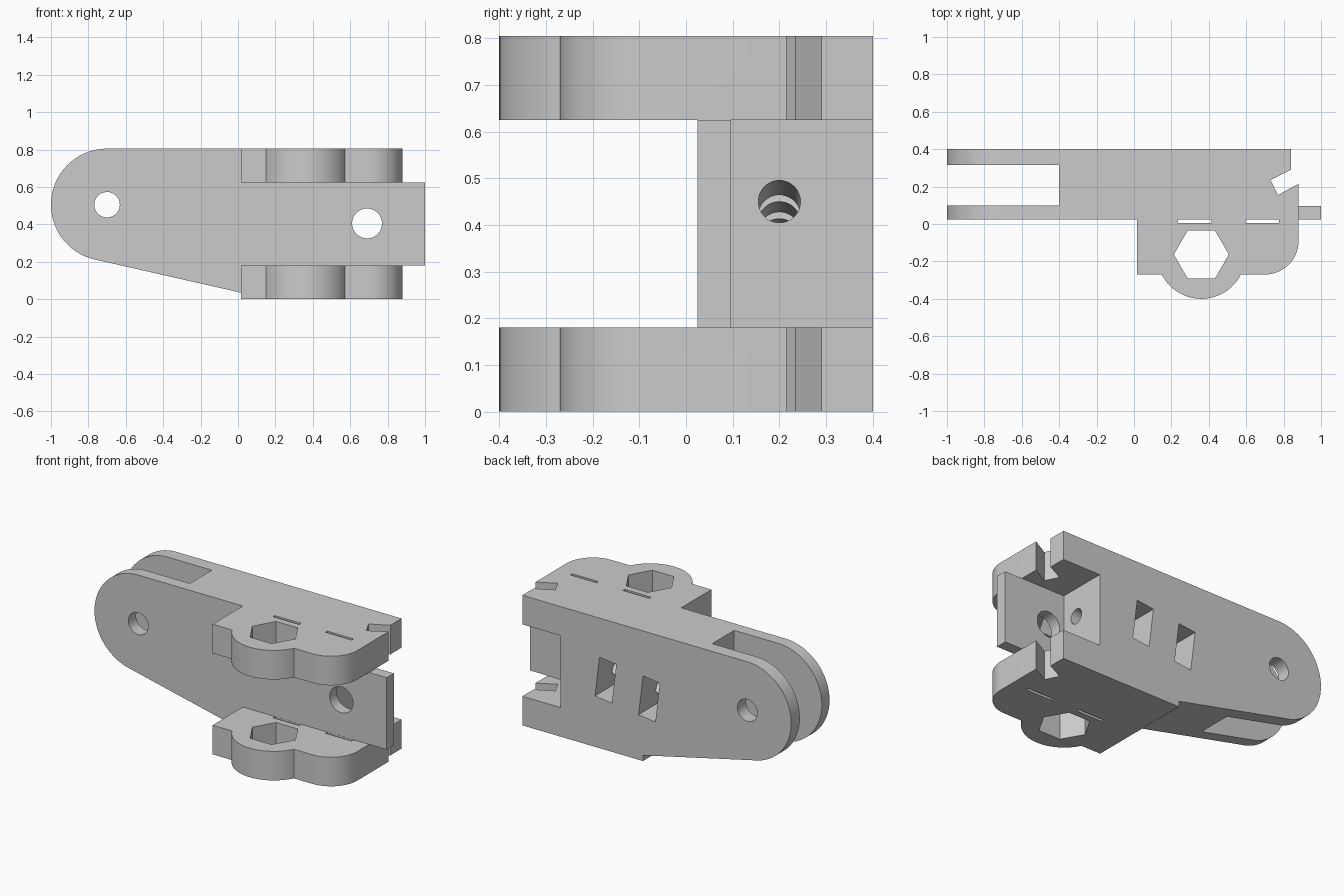
import bpy, bmesh
from math import cos, sin, radians
from mathutils import Matrix

cube = bpy.data.objects.get("Cube")
if cube:
    bpy.data.objects.remove(cube, do_unlink=True)

grey = bpy.data.materials.new("plain grey")
grey.use_nodes = True
colour = (0.6, 0.6, 0.6, 1)
grey.diffuse_color = colour
grey.node_tree.nodes["Principled BSDF"].inputs["Base Color"].default_value = colour

PLACE = {"X": lambda u, v, w: (w, u, v),
         "Y": lambda u, v, w: (u, w, v),
         "Z": lambda u, v, w: (u, v, w)}


def arc(cx, cy, r, start, end, steps):
    angles = [radians(start + (end - start) * i / steps) for i in range(steps + 1)]
    return [(cx + r * cos(a), cy + r * sin(a)) for a in angles]


def circle(cx, cy, r, steps=48):
    return arc(cx, cy, r, 0, 360, steps)[:-1]


def rect(u0, u1, v0, v1):
    return [(u0, v0), (u1, v0), (u1, v1), (u0, v1)]


def prism(name, outline, axis, low, high, matrix=None):
    """Extrude a flat outline along an axis."""
    bm = bmesh.new()
    rings = [[bm.verts.new(PLACE[axis](u, v, w)) for u, v in outline] for w in (low, high)]
    bm.faces.new(rings[0])
    bm.faces.new(rings[1])
    n = len(outline)
    for i in range(n):
        j = (i + 1) % n
        bm.faces.new((rings[0][i], rings[0][j], rings[1][j], rings[1][i]))
    bmesh.ops.recalc_face_normals(bm, faces=bm.faces)
    if matrix:
        bm.transform(matrix)
    mesh = bpy.data.meshes.new(name)
    bm.to_mesh(mesh)
    bm.free()
    mesh.materials.append(grey)
    obj = bpy.data.objects.new(name, mesh)
    bpy.context.collection.objects.link(obj)
    return obj


def combine(target, other, operation):
    """Apply a boolean and discard the second solid."""
    mod = target.modifiers.new("cut", "BOOLEAN")
    mod.object, mod.operation, mod.solver = other, operation, "EXACT"
    bpy.context.view_layer.update()
    done = target.evaluated_get(bpy.context.evaluated_depsgraph_get())
    mesh = bpy.data.meshes.new_from_object(done)
    target.modifiers.clear()
    target.data = mesh
    bpy.data.objects.remove(other, do_unlink=True)


TOP, LOW, HIGH = 0.805, 0.18, 0.625
FRONT, BACK = 0.025, 0.4

# Arm with a round end, narrowed to the web between the two lugs
arm_outline = arc(-0.7, 0.505, 0.3, 90, 257.3, 40) + [
    (0.015, 0.035), (0.015, LOW), (0.58, LOW), (0.58, HIGH), (0.015, HIGH), (0.015, TOP)]
body = prism("hinge_bracket", arm_outline, "Y", FRONT, BACK)

# Lugs with a hexagonal socket, two strap slits and a slanted notch
lug_outline = ([(0.015, BACK), (0.015, -0.27)]
               + arc(0.36, -0.163, 0.237, 207, 333, 32)
               + arc(0.70, -0.09, 0.18, 270, 360, 20)
               + [(0.88, 0.215), (0.77, 0.155), (0.73, 0.235), (0.84, 0.29), (0.84, BACK)])
for low, high in ((0, LOW), (HIGH, TOP)):
    lug = prism("lug", lug_outline, "Z", low, high)
    combine(lug, prism("socket", circle(0.36, -0.163, 0.147, 6), "Z", -1, 2), "DIFFERENCE")
    for x in (0.235, 0.595):
        combine(lug, prism("slit", rect(x, x + 0.18, 0.006, 0.024), "Z", -1, 2), "DIFFERENCE")
    combine(body, lug, "UNION")

# Front plate reaching past the lugs
plate = prism("plate", rect(0.4, 1.0, LOW, HIGH), "Y", FRONT, 0.095)
combine(body, plate, "UNION")

# Fork gap and cross holes
cutters = [
    prism("fork_gap", rect(-1.2, -0.4, 0.10, 0.315), "Z", -1, 2),
    prism("pivot_hole", circle(-0.7, 0.505, 0.068), "Y", -1, 1),
    prism("plate_hole", circle(0.69, 0.405, 0.08), "Y", -1, 1),
]

# Tilted bolt hole crossed by two nut slots open at the back
tilt = Matrix.Translation((0.58, 0, 0.45)) @ Matrix.Rotation(radians(-7), 4, "Y")
cutters.append(prism("bolt_hole", circle(0.2, 0, 0.045), "X", -1.05, 0.08, tilt))
for x in (-0.31, -0.61):
    cutters.append(prism("nut_slot", rect(x - 0.058, x + 0.058, -0.105, 0.145),
                         "Y", 0.1, 0.6, tilt))
for cutter in cutters:
    combine(body, cutter, "DIFFERENCE")

bpy.ops.object.select_all(action="DESELECT")
body.select_set(True)
bpy.context.view_layer.objects.active = body
bpy.ops.object.shade_smooth_by_angle(angle=radians(25))
